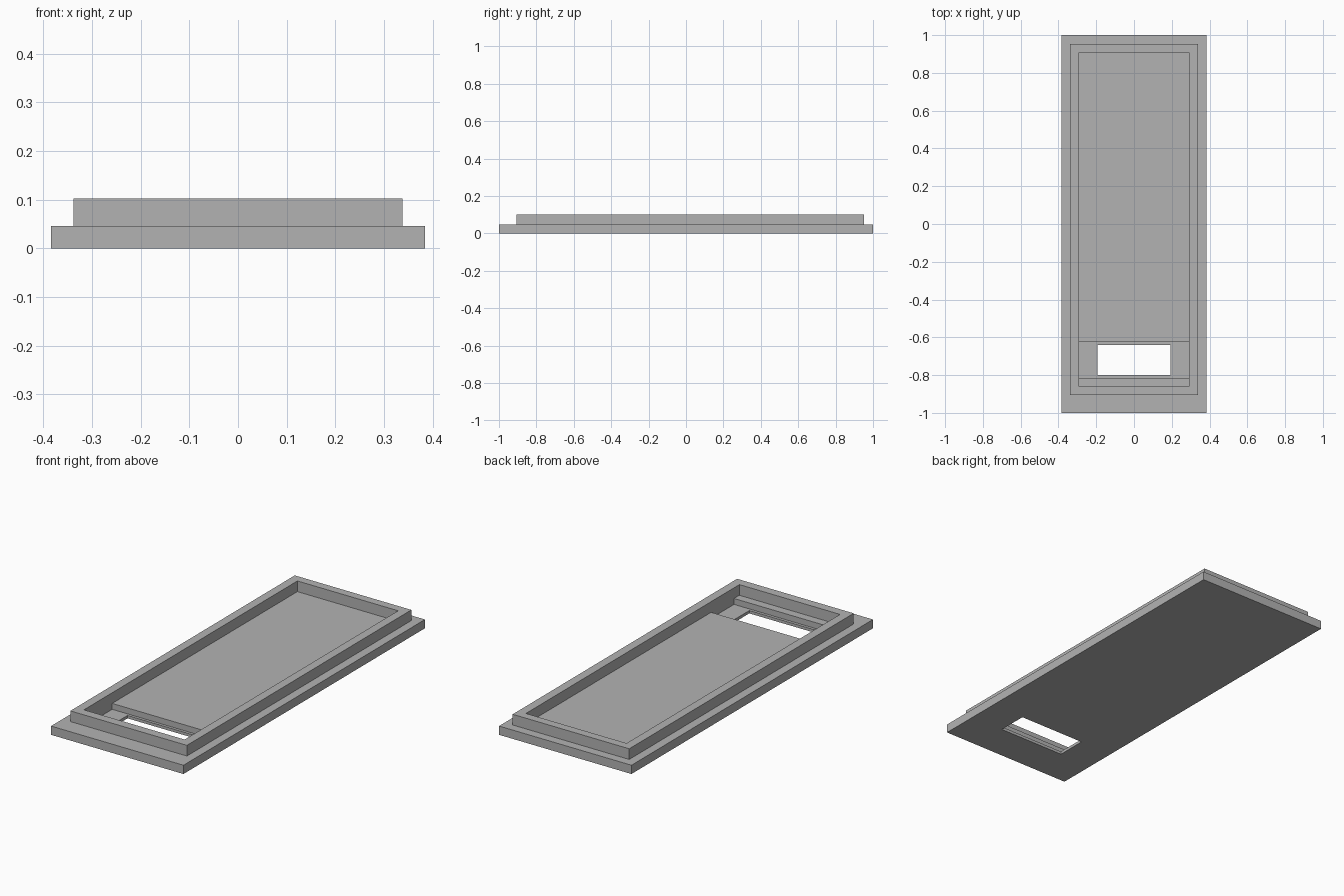
import bpy
import bmesh

cube = bpy.data.objects.get("Cube")
if cube:
    bpy.data.objects.remove(cube, do_unlink=True)

# Heights
LEDGE, FLOOR, TOP = 0.015, 0.046, 0.102

# Rectangular outlines: half width, front y, back y
plate = (0.384, -1.0, 1.0)
rim_outer = (0.338, -0.906, 0.953)
rim_inner = (0.292, -0.859, 0.909)
recess = (0.292, -0.815, -0.625)
slot = (0.193, -0.80, -0.64)

# Outlines in order around the closed section, from the underside outward,
# over the rim, down into the recess and back through the slot
section = [
    (slot, 0), (plate, 0), (plate, FLOOR),
    (rim_outer, FLOOR), (rim_outer, TOP),
    (rim_inner, TOP), (rim_inner, FLOOR),
    (recess, FLOOR), (recess, LEDGE), (slot, LEDGE),
]


def add_loop(bm, outline, z):
    w, front, back = outline
    corners = ((-w, front), (w, front), (w, back), (-w, back))
    return [bm.verts.new((x, y, z)) for x, y in corners]


bm = bmesh.new()
loops = [add_loop(bm, outline, z) for outline, z in section]
for a, b in zip(loops, loops[1:] + loops[:1]):
    for i in range(4):
        j = (i + 1) % 4
        # The recess is as wide as the rim opening, so its floor sides vanish
        quad = (a[i], a[j], b[j], b[i])
        bm.faces.new(quad)

# Remove the zero-area side strips where recess and rim share a wall line
flat = [f for f in bm.faces if f.calc_area() < 1e-6]
bmesh.ops.delete(bm, geom=flat, context="FACES_ONLY")

mesh = bpy.data.meshes.new("cover_tray")
bm.to_mesh(mesh)
bm.free()

# Plain grey finish
grey = bpy.data.materials.new("plain_grey")
grey.use_nodes = True
color = (0.45, 0.45, 0.45, 1)
grey.diffuse_color = color
grey.node_tree.nodes["Principled BSDF"].inputs["Base Color"].default_value = color
mesh.materials.append(grey)

tray = bpy.data.objects.new("cover_tray", mesh)
bpy.context.collection.objects.link(tray)
